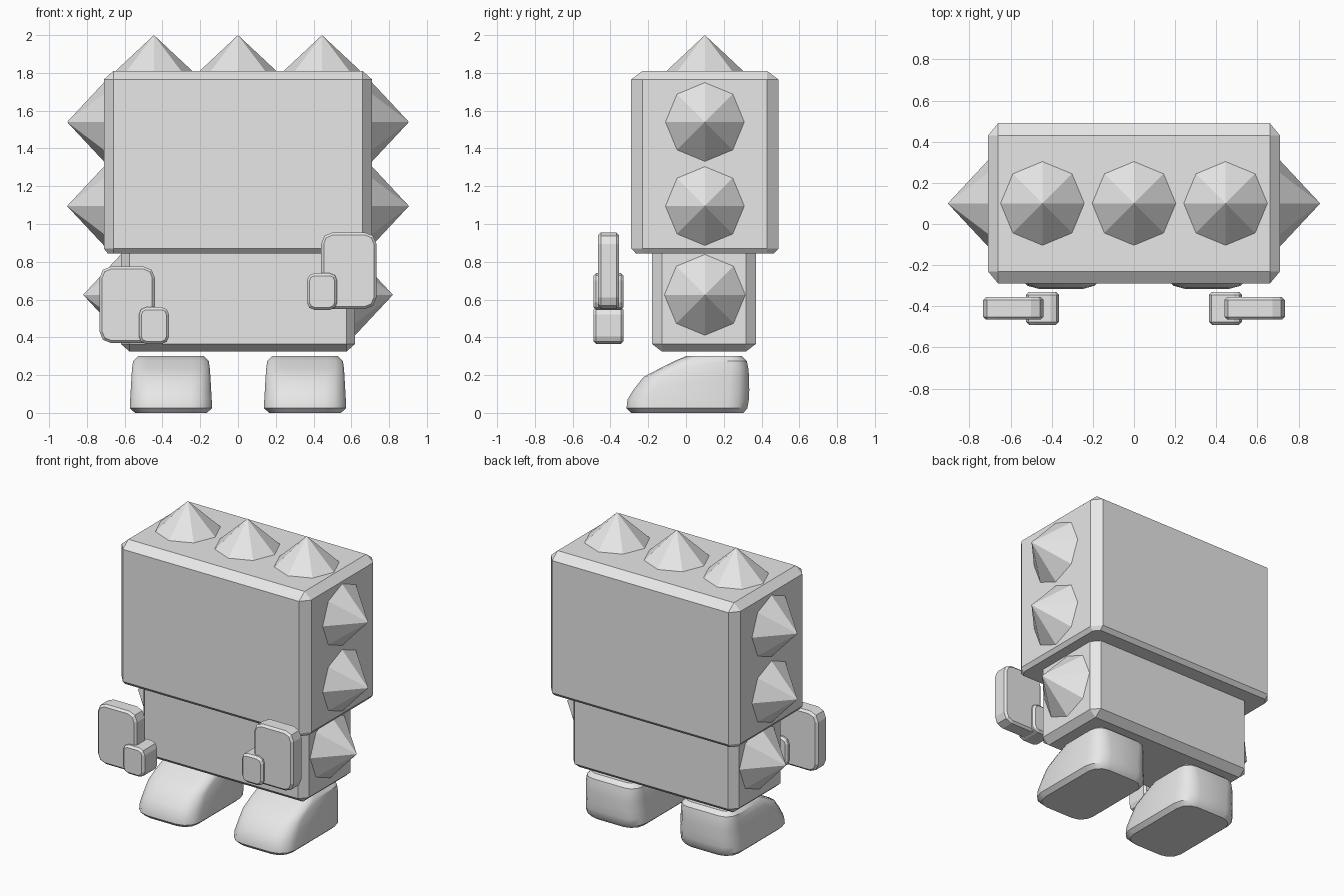
import bpy, bmesh, math
from mathutils import Matrix, Vector

cube = bpy.data.objects.get("Cube")
if cube:
    bpy.data.objects.remove(cube, do_unlink=True)

grey = bpy.data.materials.new("plain_grey")
grey.use_nodes = True
grey.diffuse_color = (0.8, 0.8, 0.8, 1)
grey.node_tree.nodes["Principled BSDF"].inputs["Base Color"].default_value = (0.8, 0.8, 0.8, 1)


def finish(name, bm, smooth=None):
    bmesh.ops.remove_doubles(bm, verts=bm.verts, dist=0.0005)
    bmesh.ops.recalc_face_normals(bm, faces=bm.faces)
    mesh = bpy.data.meshes.new(name)
    bm.to_mesh(mesh)
    bm.free()
    mesh.materials.append(grey)
    if smooth:
        mesh.shade_smooth()
        mesh.set_sharp_from_angle(angle=math.radians(smooth))
    obj = bpy.data.objects.new(name, mesh)
    bpy.context.collection.objects.link(obj)
    return obj


def ring(u0, u1, v0, v1, ru, rv, steps=1):
    """Rectangle outline with corners cut (one step) or rounded (more steps)."""
    points = []
    corners = ((u1 - ru, v1 - rv), (u0 + ru, v1 - rv), (u0 + ru, v0 + rv), (u1 - ru, v0 + rv))
    for quarter, (cu, cv) in enumerate(corners):
        for i in range(steps + 1):
            a = (quarter + i / steps) * math.pi / 2
            points.append((cu + ru * math.cos(a), cv + rv * math.sin(a)))
    return points


def loft(name, levels, upright=True, smooth=None):
    """Skin outlines stacked along z, or along y when not upright."""
    bm = bmesh.new()
    loops = []
    for h, outline in levels:
        loops.append([bm.verts.new((u, v, h) if upright else (u, h, v)) for u, v in outline])
    n = len(loops[0])
    for low, high in zip(loops, loops[1:]):
        for i in range(n):
            j = (i + 1) % n
            bm.faces.new((low[i], low[j], high[j], high[i]))
    bm.faces.new(loops[0])
    bm.faces.new(loops[-1])
    return finish(name, bm, smooth)


def block(name, hw, y0, y1, z0, z1, cx, cy, base, base_rise, top_rise):
    """Chamfered box; base is the share of the side chamfer used underneath."""
    def inset(k):
        return ring(-hw + cx * k, hw - cx * k, y0 + cy * k, y1 - cy * k,
                    cx * (1 - k), cy * (1 - k))
    loft(name, [(z0, inset(base)), (z0 + base_rise, inset(0)),
                (z1 - top_rise, inset(0)), (z1, inset(1))])


# Head and body
block("head", 0.71, -0.29, 0.49, 0.845, 1.81, 0.05, 0.06, 0.4, 0.025, 0.045)
block("body", 0.62, -0.18, 0.37, 0.325, 0.9, 0.045, 0.052, 1, 0.04, 0.04)


# Eight-sided spikes
def spike(name, base, direction):
    bm = bmesh.new()
    turn = Vector((0, 0, 1)).rotation_difference(Vector(direction)).to_matrix().to_4x4()
    place = Matrix.Translation(base) @ turn @ Matrix.Translation((0, 0, 0.095))
    bmesh.ops.create_cone(bm, cap_ends=True, segments=8, radius1=0.214, radius2=0,
                          depth=0.2, matrix=place)
    finish(name, bm)


for label, x in (("right", -0.445), ("middle", 0), ("left", 0.445)):
    spike("top_spike_" + label, (x, 0.1, 1.805), (0, 0, 1))

for label, s in (("right", -1), ("left", 1)):
    for part, x, z in (("upper_head", 0.71, 1.54), ("lower_head", 0.71, 1.095), ("body", 0.625, 0.625)):
        spike(part + "_spike_" + label, (s * x, 0.1, z), (s, 0, 0))


# Floating hands: a rounded palm and a thumb, the left one raised
def pad(name, x0, x1, y0, y1, z0, z1, radius, edge):
    def outline(d):
        return ring(x0 + d, x1 - d, z0 + d, z1 - d, radius - d, radius - d, 2)
    loft(name, [(y0, outline(edge)), (y0 + edge, outline(0)),
                (y1 - edge, outline(0)), (y1, outline(edge))], upright=False)


for label, s, lift in (("right", -1, 0), ("left", 1, 0.18)):
    for part, inner, outer, y0, y1, z0, z1, radius in (
            ("palm", 0.44, 0.733, -0.465, -0.355, 0.37, 0.775, 0.06),
            ("thumb", 0.365, 0.525, -0.49, -0.33, 0.365, 0.56, 0.04)):
        x0, x1 = sorted((s * inner, s * outer))
        pad(part + "_" + label, x0, x1, y0, y1, z0 + lift, z1 + lift, radius, 0.014)

# Feet: height, toe, heel, half width, corner size
foot_levels = (
    (0.0, -0.29, 0.305, 0.19, 0.09),
    (0.025, -0.315, 0.325, 0.218, 0.11),
    (0.07, -0.31, 0.333, 0.216, 0.11),
    (0.12, -0.28, 0.335, 0.213, 0.11),
    (0.19, -0.225, 0.334, 0.209, 0.1),
    (0.235, -0.14, 0.33, 0.206, 0.09),
    (0.275, -0.06, 0.322, 0.2, 0.08),
    (0.3, 0.0, 0.295, 0.175, 0.06),
)
for label, s in (("right", -1), ("left", 1)):
    c = s * 0.355
    loft("foot_" + label,
         [(z, ring(c - w, c + w, toe, heel, r, r, 3)) for z, toe, heel, w, r in foot_levels],
         smooth=35)
